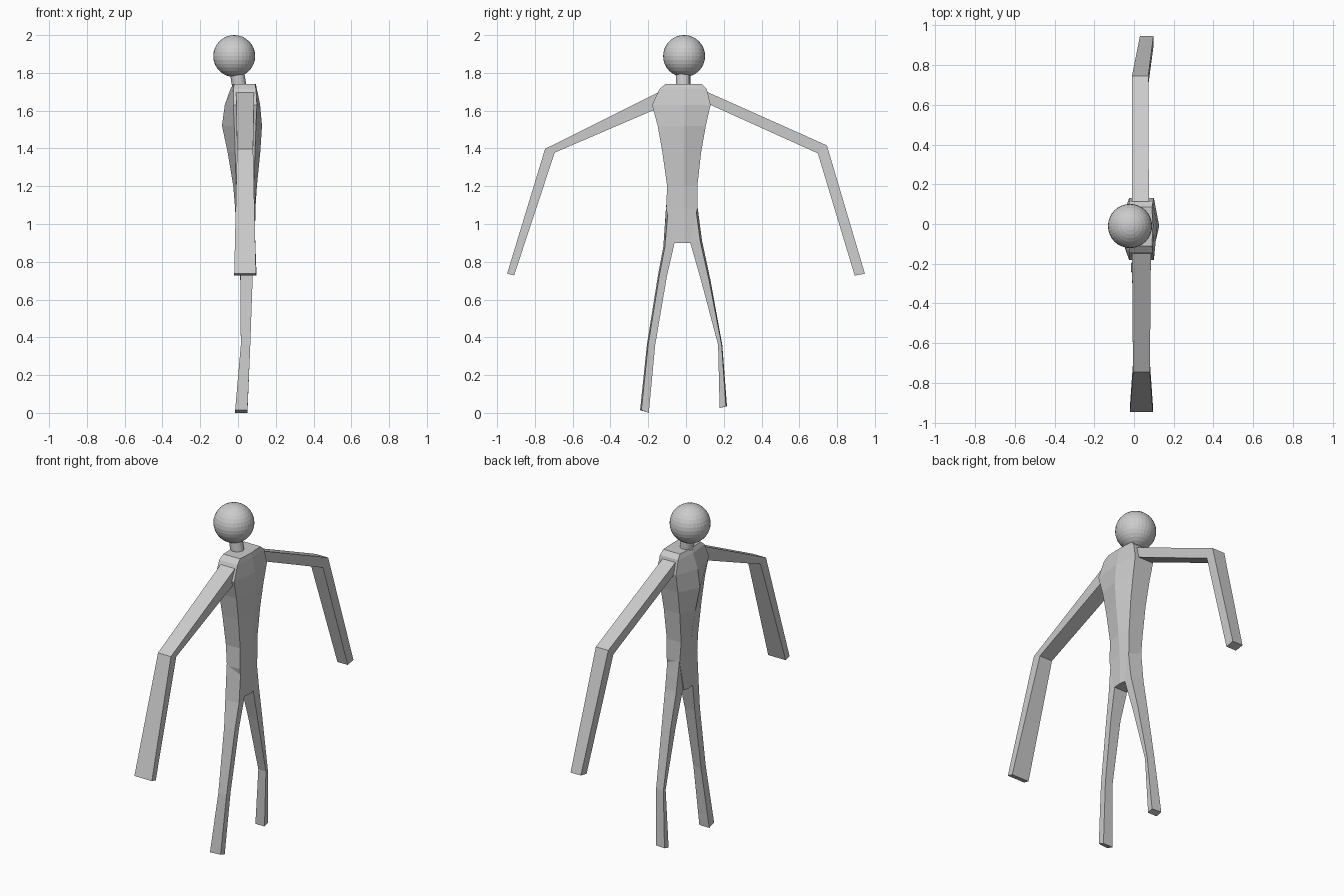
import bpy, bmesh
from mathutils import Vector


def loft(name, rings):
    """Skin a list of equal-sized point rings and cap both ends."""
    bm = bmesh.new()
    loops = [[bm.verts.new(p) for p in ring] for ring in rings]
    for a, b in zip(loops, loops[1:]):
        for i in range(len(a)):
            j = (i + 1) % len(a)
            bm.faces.new((a[i], a[j], b[j], b[i]))
    bm.faces.new(loops[0])
    bm.faces.new(loops[-1])
    bmesh.ops.recalc_face_normals(bm, faces=bm.faces)
    mesh = bpy.data.meshes.new(name)
    bm.to_mesh(mesh)
    bm.free()
    obj = bpy.data.objects.new(name, mesh)
    bpy.context.collection.objects.link(obj)
    return obj


def limb_ring(x0, x1, outer, inner):
    """Four-sided limb section from outer and inner (y, z) edges."""
    return [(x0, *outer), (x1, *outer), (x1, *inner), (x0, *inner)]


def leg_ring(z, x0, x1, outer, inner, drop=0.0):
    """Four-sided leg section, with the +x side a little narrower."""
    t = 0.15 * (inner - outer)
    return [(x0, outer, z + drop), (x1, outer + t, z + drop), (x1, inner, z), (x0, inner, z)]


# Torso: hexagonal sections with a ridge down both broad faces
# z, y low, y high, corner x low, corner x high, ridge x low, ridge x high
torso = [
    (0.90, -0.07, 0.02, 0.00, 0.085, -0.01, 0.09),
    (1.08, -0.105, 0.06, 0.00, 0.085, -0.015, 0.092),
    (1.20, -0.10, 0.06, -0.01, 0.085, -0.025, 0.10),
    (1.38, -0.125, 0.08, -0.015, 0.09, -0.055, 0.118),
    (1.52, -0.15, 0.105, -0.02, 0.095, -0.085, 0.127),
    (1.63, -0.18, 0.13, -0.025, 0.10, -0.07, 0.117),
    (1.715, -0.14, 0.11, -0.025, 0.095, -0.04, 0.10),
    (1.74, -0.11, 0.085, -0.02, 0.09, -0.025, 0.095),
]
loft("torso", [[(r0, -0.01, z), (c0, ya, z), (c1, ya, z), (r1, -0.01, z), (c1, yb, z), (c0, yb, z)]
               for z, ya, yb, c0, c1, r0, r1 in torso])

# Arms: upper arm bends at the elbow into a broadening forearm
loft("right_arm", [
    limb_ring(-0.01, 0.085, (-0.08, 1.725), (-0.08, 1.645)),
    limb_ring(-0.01, 0.085, (-0.14, 1.70), (-0.155, 1.61)),
    limb_ring(-0.005, 0.08, (-0.746, 1.398), (-0.695, 1.378)),
    limb_ring(-0.02, 0.095, (-0.947, 0.737), (-0.91, 0.728)),
])
loft("left_arm", [
    limb_ring(-0.01, 0.08, (0.06, 1.725), (0.06, 1.65)),
    limb_ring(-0.01, 0.075, (0.11, 1.70), (0.12, 1.635)),
    limb_ring(-0.01, 0.072, (0.746, 1.416), (0.698, 1.374)),
    limb_ring(0.03, 0.098, (0.947, 0.737), (0.893, 0.727)),
])

# Legs: long tapering struts with a slight knee
loft("right_leg", [
    leg_ring(1.10, 0.0, 0.085, -0.105, -0.02),
    leg_ring(0.88, 0.0, 0.085, -0.12, -0.065),
    leg_ring(0.73, 0.012, 0.078, -0.148, -0.10),
    leg_ring(0.36, 0.015, 0.065, -0.207, -0.163),
    leg_ring(0.0, -0.015, 0.05, -0.243, -0.197, 0.015),
])
loft("left_leg", [
    leg_ring(1.10, 0.0, 0.085, 0.06, -0.01),
    leg_ring(0.91, 0.005, 0.085, 0.085, 0.02),
    leg_ring(0.70, 0.012, 0.075, 0.13, 0.08),
    leg_ring(0.36, 0.015, 0.065, 0.192, 0.17),
    leg_ring(0.025, -0.01, 0.05, 0.217, 0.178, 0.01),
])

# Neck: short cylinder leaning toward -x
a, b = Vector((0.01, -0.015, 1.71)), Vector((-0.01, -0.015, 1.83))
bpy.ops.mesh.primitive_cylinder_add(vertices=16, radius=0.038, depth=(b - a).length,
                                    location=(a + b) / 2,
                                    rotation=(b - a).to_track_quat('Z', 'Y').to_euler())
bpy.context.object.name = "neck"

# Head: faceted ball
bpy.ops.mesh.primitive_uv_sphere_add(segments=32, ring_count=16, radius=0.111,
                                     location=(-0.02, -0.01, 1.889))
bpy.context.object.name = "head"
